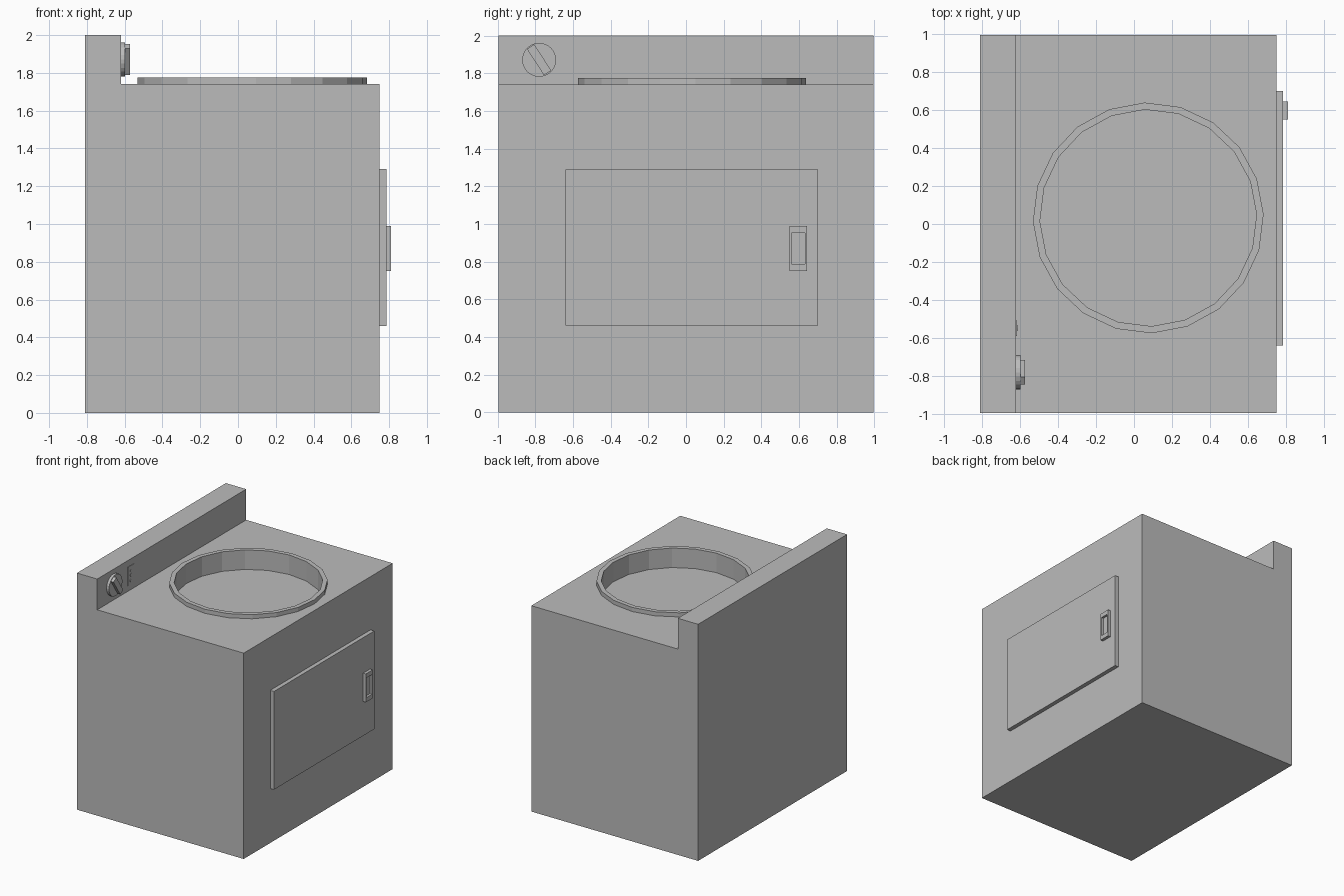
import bpy, bmesh, math
from mathutils import Matrix, Vector

cube = bpy.data.objects.get("Cube")
if cube:
    bpy.data.objects.remove(cube, do_unlink=True)

grey = bpy.data.materials.new("plain_grey")
grey.use_nodes = True
grey.diffuse_color = (0.5, 0.5, 0.5, 1)
grey.node_tree.nodes["Principled BSDF"].inputs["Base Color"].default_value = (0.5, 0.5, 0.5, 1)


def finish(name, bm):
    bmesh.ops.recalc_face_normals(bm, faces=bm.faces[:])
    mesh = bpy.data.meshes.new(name)
    bm.to_mesh(mesh)
    bm.free()
    mesh.materials.append(grey)
    obj = bpy.data.objects.new(name, mesh)
    bpy.context.collection.objects.link(obj)
    return obj


def extrude_profile(name, points, offset):
    """Extrude a closed polygon along offset."""
    bm = bmesh.new()
    face = bm.faces.new([bm.verts.new(p) for p in points])
    geom = bmesh.ops.extrude_face_region(bm, geom=[face])["geom"]
    moved = [g for g in geom if isinstance(g, bmesh.types.BMVert)]
    bmesh.ops.translate(bm, vec=Vector(offset), verts=moved)
    return finish(name, bm)


def box(name, xs, ys, zs):
    (x0, x1), (y0, y1), (z0, z1) = xs, ys, zs
    pts = [(x0, y0, z0), (x0, y1, z0), (x0, y1, z1), (x0, y0, z1)]
    return extrude_profile(name, pts, (x1 - x0, 0, 0))


def circle(radius, sides, turn=0.0):
    angles = [2 * math.pi * (i + turn) / sides for i in range(sides)]
    return [(radius * math.cos(a), radius * math.sin(a)) for a in angles]


def disc_x(name, x, depth, y, z, radius, sides):
    pts = [(x, y + a, z + b) for a, b in circle(radius, sides)]
    return extrude_profile(name, pts, (depth, 0, 0))


def cut(target, cutter):
    cutter.hide_render = True
    mod = target.modifiers.new("recess", "BOOLEAN")
    mod.operation = "DIFFERENCE"
    mod.solver = "EXACT"
    mod.object = cutter
    bpy.context.view_layer.objects.active = target
    bpy.ops.object.modifier_apply(modifier=mod.name)
    bpy.data.objects.remove(cutter, do_unlink=True)


HALF, TOP, PANEL = 0.995, 1.74, -0.62
CX, CY, INNER, OUTER, SIDES = 0.075, 0.032, 0.57, 0.607, 20

# Cabinet with raised control panel, one L-shaped profile
profile = [(-0.81, 0), (0.75, 0), (0.75, TOP), (PANEL, TOP), (PANEL, 2), (-0.81, 2)]
cabinet = extrude_profile("cabinet", [(x, -HALF, z) for x, z in profile], (0, 2 * HALF, 0))

# Round well sunk into the top
well = extrude_profile("well_cutter",
                       [(CX + a, CY + b, 1.61) for a, b in circle(INNER, SIDES, 0.1)],
                       (0, 0, 0.3))
cut(cabinet, well)

# Raised rim around the well
bm = bmesh.new()
loops = []
for radius, z in ((INNER, TOP), (OUTER, TOP), (OUTER, 1.775), (INNER, 1.775)):
    loops.append([bm.verts.new((CX + a, CY + b, z)) for a, b in circle(radius, SIDES, 0.1)])
for k in range(4):
    lo, hi = loops[k], loops[(k + 1) % 4]
    for i in range(SIDES):
        j = (i + 1) % SIDES
        bm.faces.new((lo[i], lo[j], hi[j], hi[i]))
finish("well_rim", bm)

# Side door and its latch plate with a finger pocket
box("side_door", (0.75, 0.785), (-0.64, 0.70), (0.46, 1.29))
latch = box("door_latch", (0.785, 0.81), (0.55, 0.643), (0.75, 0.99))
cut(latch, box("latch_cutter", (0.79, 0.9), (0.56, 0.633), (0.787, 0.953)))

# Control knob: base disc and diagonal grip
KY, KZ = -0.78, 1.872
disc_x("knob_base", PANEL, 0.022, KY, KZ, 0.09, 24)
grip = box("knob_grip", (0, 0.025), (-0.083, 0.083), (-0.023, 0.023))
grip.data.transform(Matrix.Translation((PANEL + 0.022, KY, KZ))
                    @ Matrix.Rotation(math.radians(-57), 4, "X"))

# Indicator plate with three buttons
box("indicator_plate", (PANEL, PANEL + 0.004), (-0.588, -0.508), (1.787, 1.945))
for i, (z, r) in enumerate(((1.903, 0.013), (1.867, 0.013), (1.82, 0.016))):
    disc_x(f"indicator_button_{i + 1}", PANEL + 0.004, 0.003, -0.548, z, r, 12)
